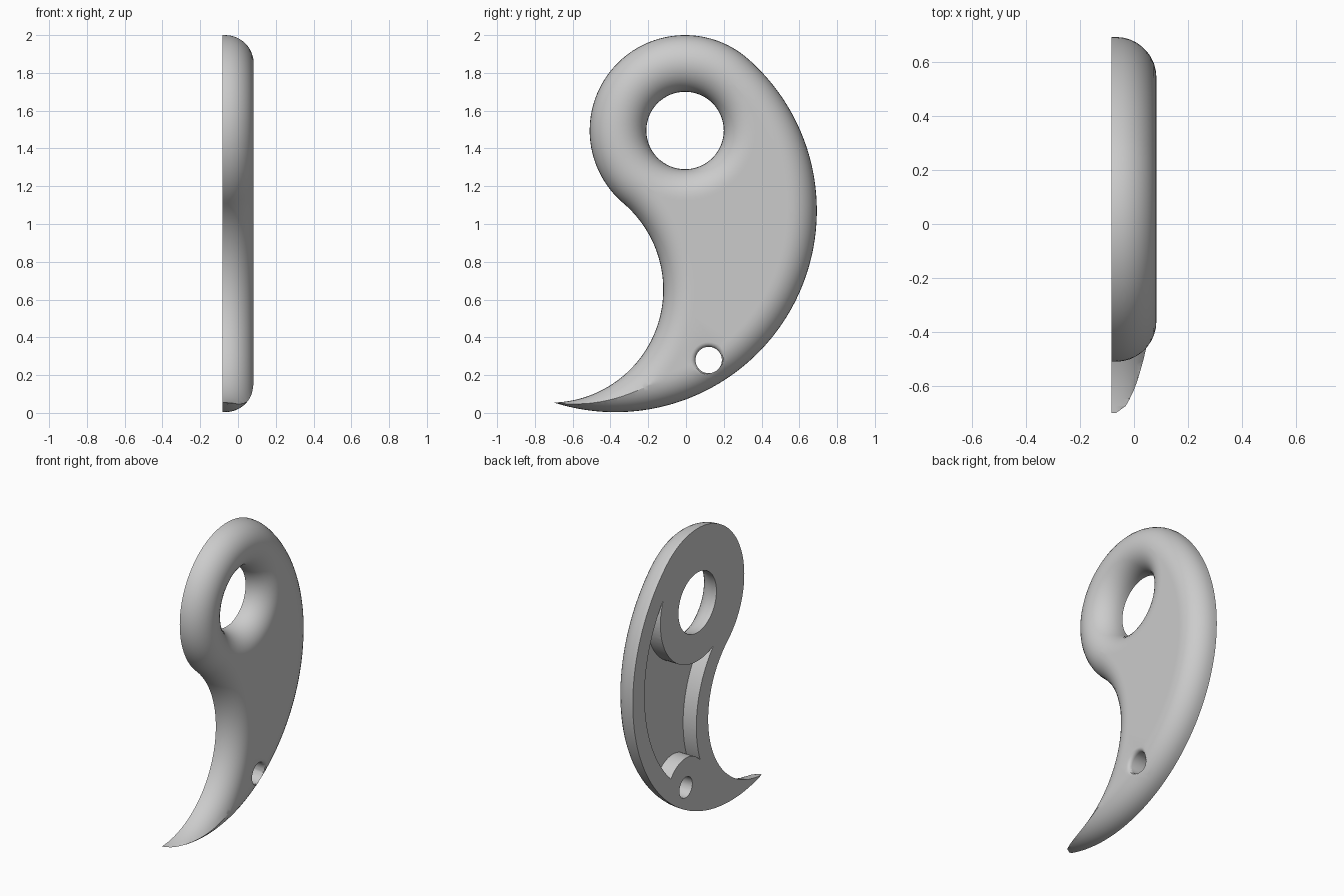
import bpy
import bmesh
from math import atan2, cos, sin, pi, sqrt, tau
from mathutils import Vector, kdtree
from mathutils.geometry import delaunay_2d_cdt, intersect_sphere_sphere_2d

cube = bpy.data.objects.get("Cube")
if cube:
    bpy.data.objects.remove(cube, do_unlink=True)

# Main dimensions; 2D points are (y, z)
BACK, THICK, ROUND, EASE = -0.083, 0.166, 0.15, 0.025
POCKET_DEPTH, RIM = 0.1, 0.13
RING, RING_R, HOLE_R = Vector((-0.005, 1.495)), 0.505, 0.205
SPINE, SPINE_R = Vector((-0.375, 1.07)), 1.07
BELLY, BELLY_R = Vector((-0.72, 0.65)), 0.597
PIN, PIN_R = Vector((0.12, 0.28)), 0.07
TIP = Vector((-0.7, 0.055))
FINE = 8


def polar(c, r, a):
    return c + Vector((cos(a), sin(a))) * r


def arc(c, p, q, steps, inward=1):
    """Shortest arc from p to q about c, as (point, inward normal); q is left out."""
    a, b = atan2(*(p - c).yx), atan2(*(q - c).yx)
    sweep = (b - a + pi) % tau - pi
    r0, r1 = (p - c).length, (q - c).length
    out = []
    for i in range(steps):
        t = i / steps
        pt = polar(c, r0 + (r1 - r0) * t, a + sweep * t)
        out.append((pt, (c - pt).normalized() * inward))
    return out


def circle(c, r, steps):
    return [(polar(c, r, tau * i / steps), Vector((cos(tau * i / steps), sin(tau * i / steps))))
            for i in range(steps)]


def place(p, x):
    return (x, p[0], p[1])


def make_object(name, bm):
    bmesh.ops.recalc_face_normals(bm, faces=bm.faces)
    mesh = bpy.data.meshes.new(name)
    bm.to_mesh(mesh)
    bm.free()
    obj = bpy.data.objects.new(name, mesh)
    bpy.context.collection.objects.link(obj)
    return obj


# Outline of three tangent arcs: belly, ring, spine
neck = RING + (BELLY - RING).normalized() * RING_R
shoulder = RING + (RING - SPINE).normalized() * RING_R
crown = polar(RING, RING_R, 0.78 * pi)
outline = (arc(BELLY, TIP, neck, 56 * FINE, -1)
           + arc(RING, neck, crown, 32 * FINE)
           + arc(RING, crown, shoulder, 32 * FINE)
           + arc(SPINE, shoulder, TIP, 110 * FINE))
ring_hole = circle(RING, HOLE_R, 64 * FINE)
rounded = outline + ring_hole

tree = kdtree.KDTree(len(rounded))
for i, (p, n) in enumerate(rounded):
    tree.insert((p.x, p.y, 0), i)
tree.balance()


def edge_distance(p):
    return tree.find((p[0], p[1], 0))[2]


def fillet(d, r):
    d = min(max(d, 0), r)
    return THICK - r + sqrt(r * r - (r - d) ** 2)


def height(p):
    pin = fillet((Vector(p) - PIN).length - PIN_R, EASE)
    return min(fillet(edge_distance(p), ROUND), pin)


# Constraint loops: outline, ring hole, pin hole
points, edges = [], []
for loop in (outline[::FINE], ring_hole[::FINE], circle(PIN, PIN_R, 32)):
    start, count = len(points), len(loop)
    points += [p for p, n in loop]
    edges += [(start + i, start + (i + 1) % count) for i in range(count)]

# Rounding rows, marched inward until they meet the opposite side
STEPS = 9
levels = [ROUND * (1 - cos(pi / 2 * k / STEPS)) for k in range(1, STEPS + 1)] + [ROUND + 0.015]


def clear(p, n, d):
    return edge_distance(p + n * d) > d - 0.0004


for p, n in outline[::FINE] + ring_hole[::FINE]:
    last = 0
    for d in levels:
        if clear(p, n, d):
            points.append(p + n * d)
            last = d
            continue
        low, high = last, d
        for _ in range(12):
            mid = (low + high) / 2
            low, high = (mid, high) if clear(p, n, mid) else (low, mid)
        if low - last > 0.001:
            points.append(p + n * low)
        break
for k in range(1, 5):
    row = PIN_R + EASE * (1 - cos(pi / 2 * k / 4))
    points += [p for p, n in circle(PIN, row, 32)]

verts, _, tris, *_ = delaunay_2d_cdt(points, edges, [], 1, 0.0004)


def in_hole(tri):
    return any(all((verts[i] - c).length < r + 0.0001 for i in tri)
               for c, r in ((RING, HOLE_R), (PIN, PIN_R)))


tris = [t for t in tris if not in_hole(t)]

# Body: flat back, rounded face, and walls along every open edge
bm = bmesh.new()
back = [bm.verts.new(place(v, BACK)) for v in verts]
face = [bm.verts.new(place(v, BACK + height(v))) for v in verts]
directed = {(t[i], t[(i + 1) % 3]) for t in tris for i in range(3)}
for t in tris:
    bm.faces.new([face[i] for i in t])
    bm.faces.new([back[i] for i in reversed(t)])
for a, b in directed:
    if (b, a) not in directed:
        bm.faces.new((back[a], back[b], face[b], face[a]))
bmesh.ops.delete(bm, geom=[v for v in bm.verts if not v.link_faces], context='VERTS')
body = make_object("hooked_handle_half", bm)


# Pocket cutter between the rim and the two bosses
def corner(c1, r1, c2, r2, near):
    hits = intersect_sphere_sphere_2d(c1, r1, c2, r2)
    return min((Vector(h) for h in hits), key=lambda h: (h - Vector(near)).length)


ring_boss, pin_boss = (RING, 0.4), (PIN, 0.2)
spine_rim, belly_rim = (SPINE, SPINE_R - RIM), (BELLY, BELLY_R + RIM)
top = corner(*ring_boss, *spine_rim, (0.37, 1.6))
low_spine = corner(*spine_rim, *pin_boss, (0.28, 0.4))
low_belly = corner(*pin_boss, *belly_rim, (0, 0.44))
high_belly = corner(*belly_rim, *ring_boss, (-0.15, 1.1))
pocket = (arc(SPINE, top, low_spine, 48) + arc(PIN, low_spine, low_belly, 20)
          + arc(BELLY, low_belly, high_belly, 28) + arc(RING, high_belly, top, 32))
bm = bmesh.new()
floor = bm.faces.new([bm.verts.new(place(p, BACK - 0.05)) for p, n in pocket])
solid = bmesh.ops.extrude_face_region(bm, geom=[floor], use_keep_orig=True)
for v in solid["geom"]:
    if isinstance(v, bmesh.types.BMVert):
        v.co.x = BACK + POCKET_DEPTH
cutter = make_object("pocket_cutter", bm)
cutter.hide_render = True

cut = body.modifiers.new("pocket", 'BOOLEAN')
cut.operation, cut.solver, cut.object = 'DIFFERENCE', 'EXACT', cutter
bpy.ops.object.select_all(action='DESELECT')
body.select_set(True)
bpy.context.view_layer.objects.active = body
bpy.ops.object.modifier_apply(modifier=cut.name)
bpy.data.objects.remove(cutter, do_unlink=True)
bpy.ops.object.shade_smooth_by_angle(angle=pi / 6)

# Plain grey
grey = bpy.data.materials.new("plain_grey")
grey.use_nodes = True
colour = (0.6, 0.6, 0.6, 1)
grey.diffuse_color = colour
grey.node_tree.nodes["Principled BSDF"].inputs["Base Color"].default_value = colour
body.data.materials.clear()
body.data.materials.append(grey)
